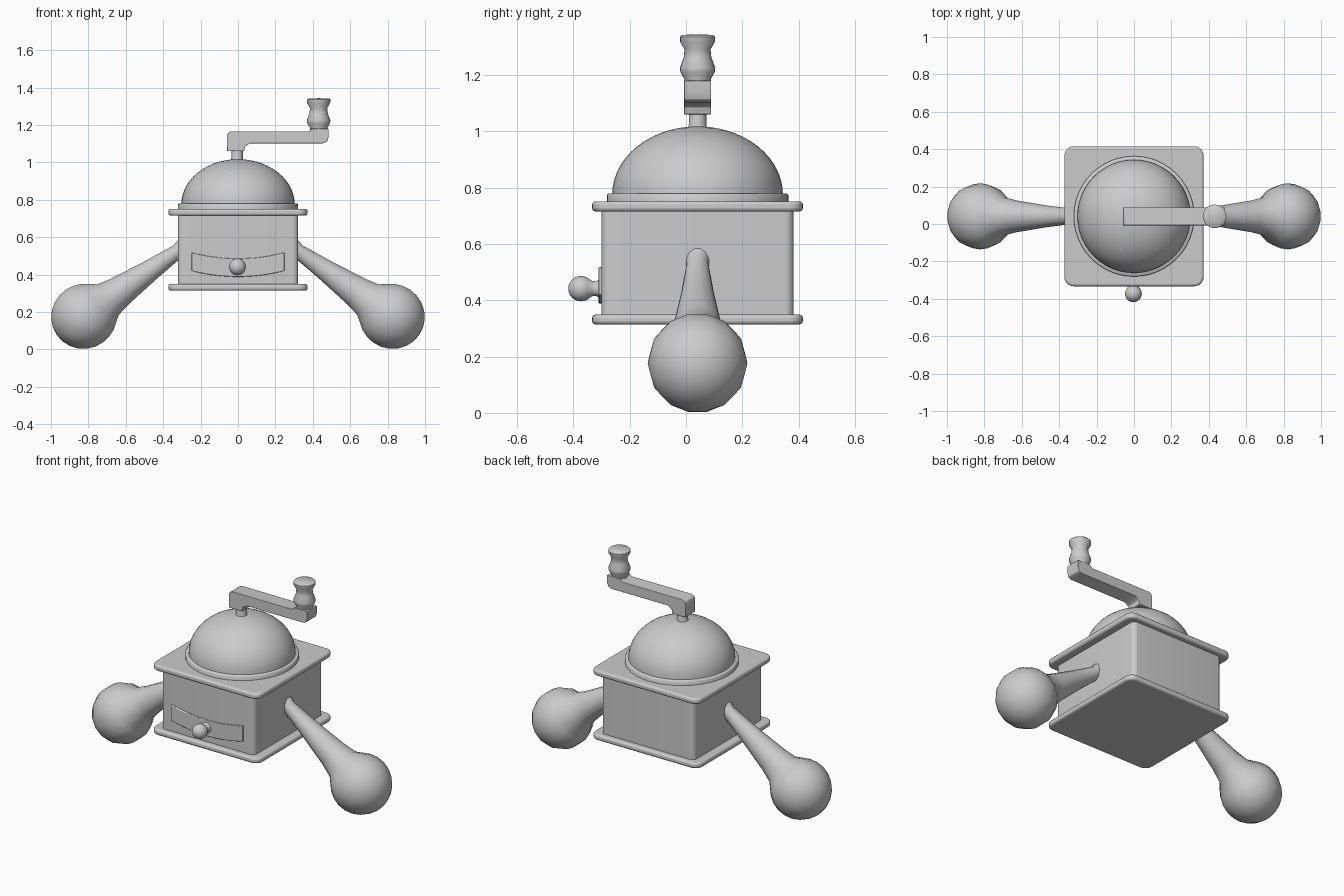
import bpy, bmesh, math
from mathutils import Vector

if "Cube" in bpy.data.objects:
    bpy.data.objects.remove(bpy.data.objects["Cube"])

CY = 0.041  # y of the mill's vertical axis


def finish(bm, name, angle=40, bevel=0, segs=3):
    bmesh.ops.recalc_face_normals(bm, faces=bm.faces)
    me = bpy.data.meshes.new(name)
    bm.to_mesh(me)
    bm.free()
    ob = bpy.data.objects.new(name, me)
    bpy.context.collection.objects.link(ob)
    if bevel:
        m = ob.modifiers.new("bevel", 'BEVEL')
        m.width, m.segments = bevel, segs
        m.limit_method, m.angle_limit = 'ANGLE', math.radians(40)
    bpy.ops.object.select_all(action='DESELECT')
    bpy.context.view_layer.objects.active = ob
    ob.select_set(True)
    bpy.ops.object.shade_smooth_by_angle(angle=math.radians(angle))
    return ob


def prism(name, pts, depth, bevel=0, angle=40):
    """Extrude a closed 3D outline along the vector depth."""
    bm = bmesh.new()
    f = bm.faces.new([bm.verts.new(p) for p in pts])
    r = bmesh.ops.extrude_face_region(bm, geom=[f])
    bmesh.ops.translate(bm, vec=depth, verts=[v for v in r['geom'] if isinstance(v, bmesh.types.BMVert)])
    return finish(bm, name, angle, bevel)


def rounded_block(name, hx, hy, z0, z1, r, bevel=0):
    pts = []
    for k, (sx, sy) in enumerate([(1, 1), (-1, 1), (-1, -1), (1, -1)]):
        for i in range(7):
            a = (k + i / 6) * math.pi / 2
            pts.append((sx * (hx - r) + r * math.cos(a), CY + sy * (hy - r) + r * math.sin(a), z0))
    return prism(name, pts, (0, 0, z1 - z0), bevel)


def lathe(name, profile, origin, axis=(0, 0, 1), steps=32, angle=50):
    """Spin (radius, distance) pairs around an axis through origin."""
    bm = bmesh.new()
    q = Vector(axis).to_track_quat('Z', 'Y')
    rings = []
    for r, h in profile:
        n = 1 if r == 0 else steps
        rings.append([bm.verts.new(Vector(origin) + q @ Vector((
            r * math.cos(2 * math.pi * i / steps), r * math.sin(2 * math.pi * i / steps), h)))
            for i in range(n)])
    for a, b in zip(rings, rings[1:]):
        for i in range(steps):
            j = (i + 1) % steps
            vs = [a[i % len(a)], a[j % len(a)], b[j % len(b)], b[i % len(b)]]
            bm.faces.new(list(dict.fromkeys(vs)))
    for ring in (rings[0], rings[-1]):
        if len(ring) > 1:
            bm.faces.new(ring)
    return finish(bm, name, angle)


# Wooden box with base and top plates
rounded_block("body", 0.322, 0.341, 0.33, 0.735, 0.03)
rounded_block("base_plate", 0.372, 0.374, 0.314, 0.349, 0.05, 0.012)
rounded_block("top_plate", 0.372, 0.374, 0.715, 0.751, 0.05, 0.012)

# Dome with its flange
lathe("dome_flange", [(0.322, 0.74), (0.322, 0.774), (0.317, 0.779), (0.29, 0.779)], (0, CY, 0), steps=48)
R, ZT = 0.303, 0.242
dome = [(R * math.cos(a), 0.775 + ZT * math.sin(a))
        for a in [math.pi / 2 * i / 14 for i in range(14)]]
lathe("dome", dome + [(0, 0.775 + ZT)], (0, CY, 0), steps=48)

# Small tab on the dome's filling hatch
lathe("hatch_tab", [(0.022, -0.02), (0.022, 0.012), (0.016, 0.018), (0, 0.018)],
      (-0.065, -0.13, 0.945), (-0.22, -0.6, 0.75), 16)

# Sagging drawer front and its knob
N = 16
xs = [-0.248 + 0.496 * i / N for i in range(N + 1)]
sag = lambda x: 0.032 * (1 - (x / 0.248) ** 2)
outline = [(x, -0.31, 0.42 - sag(x)) for x in xs] + [(x, -0.31, 0.518 - sag(x)) for x in reversed(xs)]
prism("drawer_front", outline, (0, 0.03, 0), 0.004)
ball = [(0.045 * math.sin(a), 0.075 - 0.045 * math.cos(a))
        for a in [math.pi * i / 12 for i in range(4, 12)]]
lathe("drawer_knob", [(0.04, -0.01), (0.036, 0.008), (0.026, 0.02), (0.027, 0.035)] + ball + [(0, 0.12)],
      (-0.003, -0.298, 0.441), (0, -1, 0), 24)

# Crank: spindle, cranked arm and turned grip
lathe("spindle", [(0.042, 0.99), (0.031, 1.022), (0.031, 1.08)], (-0.005, CY, 0), steps=24)
arm = [(-0.058, 1.06), (0.032, 1.06), (0.038, 1.085), (0.065, 1.102), (0.455, 1.102), (0.477, 1.112),
       (0.484, 1.135), (0.484, 1.18), (0.39, 1.18), (0.39, 1.175), (0.378, 1.165), (-0.035, 1.166),
       (-0.053, 1.157), (-0.06, 1.14)]
prism("crank_arm", [(x, CY - 0.048, z) for x, z in arm], (0, 0.096, 0), 0.018, 45)
grip = [(0.046, 1.13), (0.047, 1.185), (0.061, 1.21), (0.063, 1.225), (0.049, 1.262), (0.046, 1.29),
        (0.062, 1.318), (0.063, 1.335), (0.055, 1.342), (0, 1.343)]
lathe("crank_grip", grip, (0.431, CY, 0), steps=24)

# Club-shaped side arms ending in coarse balls
start, end = Vector((0.3, CY, 0.54)), Vector((0.823, CY, 0.177))
L, B = (end - start).length, 0.177
club = [(0.055, -0.03), (0.04, 0.03), (0.058, 0.2), (0.085, 0.4), (0.102, 0.48)]
club += [(B * math.sin(a), L - B * math.cos(a)) for a in [math.pi * i / 12 for i in range(4, 12, 1)]]
club += [(0, L + B)]
for side, label in ((1, "right"), (-1, "left")):
    o = Vector((start.x * side, start.y, start.z))
    d = Vector(((end.x - start.x) * side, 0, end.z - start.z))
    lathe(label + "_club_arm", club, o, d, 14, 60)
